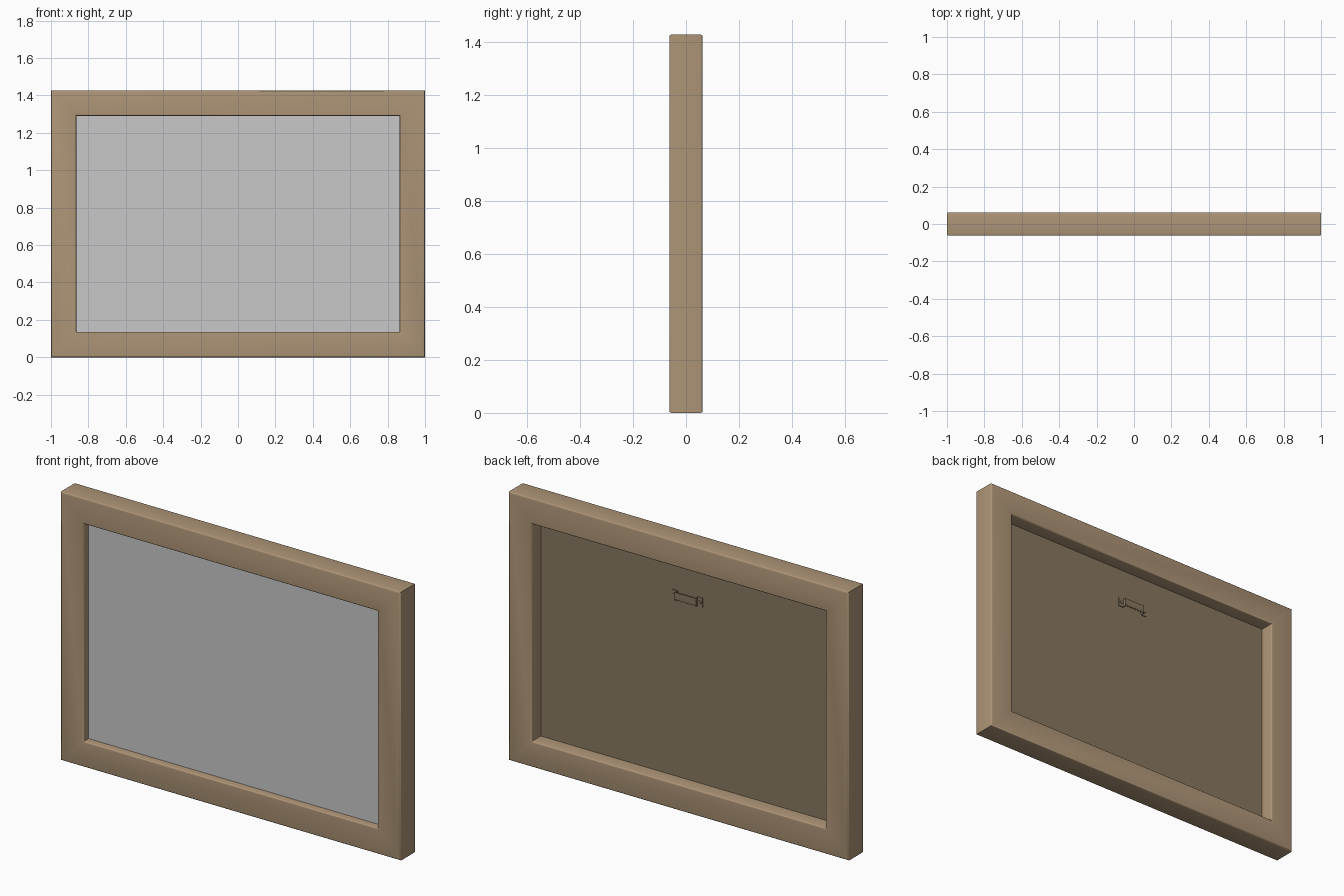
import bpy, bmesh, math

if "Cube" in bpy.data.objects:
    bpy.data.objects.remove(bpy.data.objects["Cube"])

def srgb(r, g, b):
    f = lambda c: c / 12.92 if c <= 0.04045 else ((c + 0.055) / 1.055) ** 2.4
    return (f(r / 255), f(g / 255), f(b / 255), 1)

def material(name, rgb):
    m = bpy.data.materials.new(name)
    m.diffuse_color = srgb(*rgb)
    m.use_nodes = True
    m.node_tree.nodes["Principled BSDF"].inputs["Base Color"].default_value = m.diffuse_color
    return m

wood = material("light_wood", (174, 149, 119))
glass_mat = material("pale_grey", (200, 200, 200))
board_mat = material("brown_board", (137, 121, 97))

def finish(name, bm, mat, smooth=False):
    bmesh.ops.recalc_face_normals(bm, faces=bm.faces)
    me = bpy.data.meshes.new(name)
    bm.to_mesh(me)
    bm.free()
    me.materials.append(mat)
    ob = bpy.data.objects.new(name, me)
    bpy.context.collection.objects.link(ob)
    if smooth:
        bpy.context.view_layer.objects.active = ob
        ob.select_set(True)
        bpy.ops.object.shade_smooth_by_angle(angle=math.radians(40))
        ob.select_set(False)
    return ob

def box(name, x0, x1, y0, y1, z0, z1, mat):
    bm = bmesh.new()
    bmesh.ops.create_cube(bm, size=1)
    for v in bm.verts:
        v.co = ((x0 + x1) / 2 + v.co.x * (x1 - x0),
                (y0 + y1) / 2 + v.co.y * (y1 - y0),
                (z0 + z1) / 2 + v.co.z * (z1 - z0))
    return finish(name, bm, mat)

def extrude_xz(name, pts, y0, y1, mat):
    bm = bmesh.new()
    face = bm.faces.new([bm.verts.new((x, y0, z)) for x, z in pts])
    ext = bmesh.ops.extrude_face_region(bm, geom=[face])["geom"]
    for v in ext:
        if isinstance(v, bmesh.types.BMVert):
            v.co.y = y1
    return finish(name, bm, mat)

W, H, D, BORDER, R = 1.0, 1.427, 0.0625, 0.136, 0.008

# Frame: rounded rectangular moulding swept round four mitred corners
profile = []
for cx, cy, start in ((BORDER - R, D - R, 0), (R, D - R, 90),
                      (R, -D + R, 180), (BORDER - R, -D + R, 270)):
    for i in range(4):
        a = math.radians(start + 30 * i)
        profile.append((cx + R * math.cos(a), cy + R * math.sin(a)))
bm = bmesh.new()
rings = []
for sx, sz in ((-1, -1), (1, -1), (1, 1), (-1, 1)):
    rings.append([bm.verts.new((sx * (W - d), y, H / 2 + sz * (H / 2 - d)))
                  for d, y in profile])
n = len(profile)
for k in range(4):
    a, b = rings[k], rings[(k + 1) % 4]
    for i in range(n):
        j = (i + 1) % n
        bm.faces.new((a[i], a[j], b[j], b[i]))
finish("frame", bm, wood, smooth=True)

# Glass and backing board, seated slightly inside the moulding
e = BORDER - 0.01
box("glass", -W + e, W - e, -0.022, -0.018, e, H - e, glass_mat)
box("backing_board", -W + e, W - e, -0.018, -0.014, e, H - e, board_mat)

# Sawtooth hanger: raised toothed strip on two folded end tabs
Y, ZC, LIFT, T = -0.014, 1.10, 0.02, 0.004
teeth = [(-0.062 + 0.124 * i / 14, ZC - 0.022 + (0.009 if i % 2 else 0))
         for i in range(15)]
extrude_xz("hanger_strip", teeth + [(0.062, ZC + 0.022), (-0.062, ZC + 0.022)],
           Y + LIFT - T, Y + LIFT, board_mat)
for side, s in (("left", -1), ("right", 1)):
    x0, x1 = sorted((s * 0.058, s * 0.062))
    box("hanger_riser_" + side, x0, x1, Y, Y + LIFT, ZC - 0.022, ZC + 0.022, board_mat)
    x0, x1 = sorted((s * 0.058, s * 0.09))
    box("hanger_tab_" + side, x0, x1, Y, Y + T, ZC - 0.025, ZC + 0.025, board_mat)
    # Pin head holding the tab
    bm = bmesh.new()
    bmesh.ops.create_cone(bm, cap_ends=True, segments=12, radius1=0.009, radius2=0.007, depth=0.006)
    for v in bm.verts:
        x, y, z = v.co
        v.co = (s * 0.076 + x, Y + T + 0.002 + z, ZC + y)
    finish("hanger_pin_" + side, bm, board_mat)
